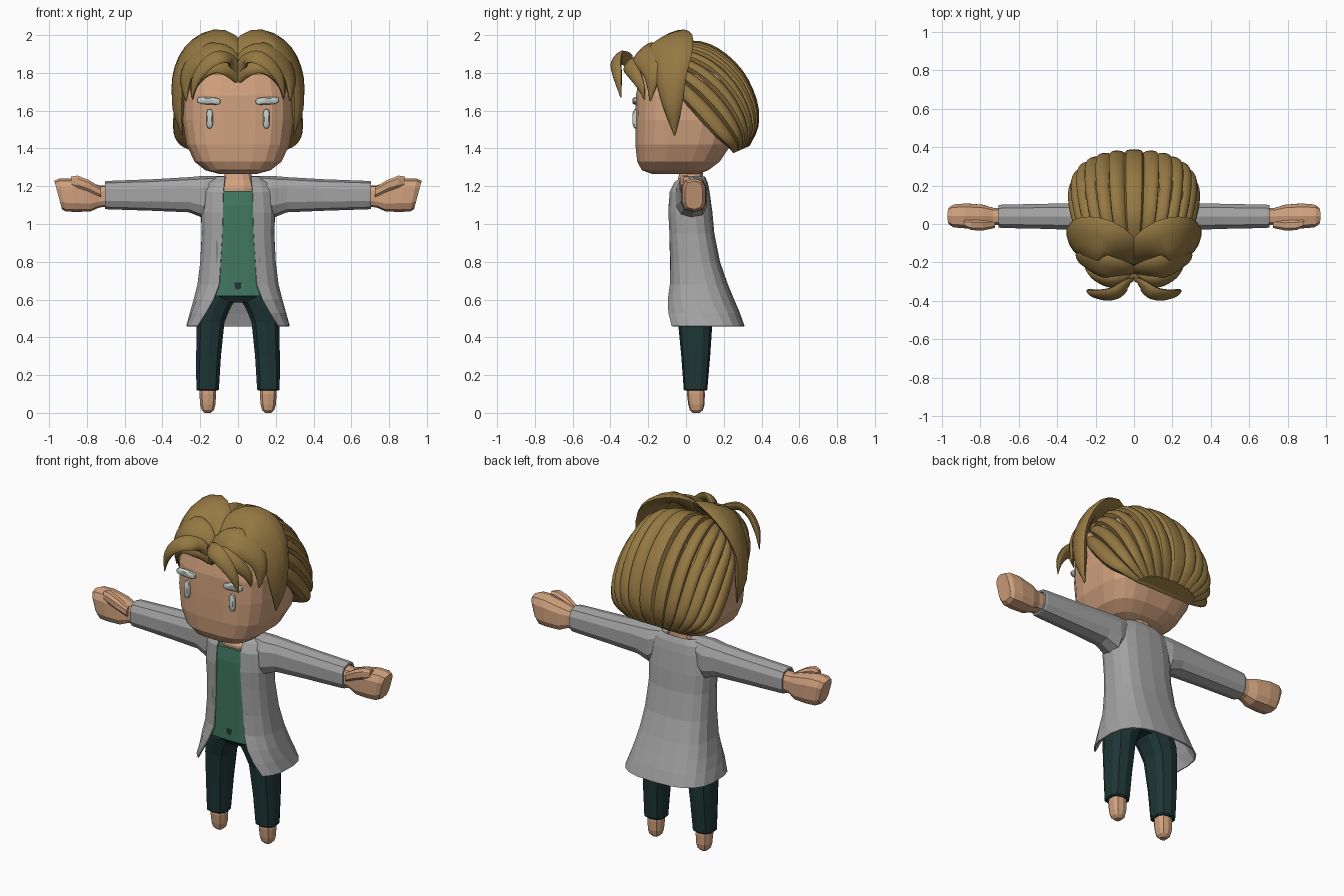
import bpy, bmesh, math
from mathutils import Vector

if "Cube" in bpy.data.objects:
    bpy.data.objects.remove(bpy.data.objects["Cube"])


def material(name, rgb):
    m = bpy.data.materials.new(name)
    m.diffuse_color = (*rgb, 1)
    m.use_nodes = True
    m.node_tree.nodes["Principled BSDF"].inputs["Base Color"].default_value = m.diffuse_color
    return m


HAIR = material("golden brown hair", (0.30, 0.19, 0.055))
SKIN = material("warm skin", (0.64, 0.36, 0.21))
GREY = material("grey coat", (0.37, 0.37, 0.37))
GREEN = material("green shirt", (0.055, 0.19, 0.125))
DARK = material("dark trousers", (0.013, 0.036, 0.036))
PALE = material("pale eyes", (0.55, 0.62, 0.58))


def spow(v, p):
    return math.copysign(abs(v) ** p, v)


def finish(name, verts, faces, mat, mirror=False, smooth=None):
    me = bpy.data.meshes.new(name)
    me.from_pydata([tuple(v) for v in verts], [], faces)
    bm = bmesh.new()
    bm.from_mesh(me)
    bmesh.ops.recalc_face_normals(bm, faces=bm.faces)
    bm.to_mesh(me)
    bm.free()
    ob = bpy.data.objects.new(name, me)
    bpy.context.collection.objects.link(ob)
    me.materials.append(mat)
    if smooth:
        bpy.ops.object.select_all(action='DESELECT')
        ob.select_set(True)
        bpy.context.view_layer.objects.active = ob
        bpy.ops.object.shade_smooth_by_angle(angle=math.radians(smooth))
    if mirror:
        ob.modifiers.new("mirror", 'MIRROR').use_mirror_merge = False
    return ob


def loft(name, rings, mat, closed=True, caps=True, **kw):
    n = len(rings[0])
    faces = [(i * n + j, i * n + (j + 1) % n, (i + 1) * n + (j + 1) % n, (i + 1) * n + j)
             for i in range(len(rings) - 1) for j in range(n if closed else n - 1)]
    if caps:
        faces += [tuple(range(n)), tuple(range((len(rings) - 1) * n, len(rings) * n))]
    return finish(name, [v for r in rings for v in r], faces, mat, **kw)


def oval(n, p):
    """Unit rounded-square outline."""
    return [(spow(math.cos(a), p), spow(math.sin(a), p))
            for a in (2 * math.pi * (i + .5) / n for i in range(n))]


def upright(rows, n=12, p=.7):
    """Rows of z, centre x, half x, front y, back y."""
    return [[(cx + hx * u, (yf + yb) / 2 + (yb - yf) / 2 * v, z) for u, v in oval(n, p)]
            for z, cx, hx, yf, yb in rows]


def sideways(rows, n=8, p=.75, slant=0.0):
    """Rows of x, half y, low z, high z, centre y."""
    return [[(x + slant * v * max(0, (x - .75) / .2), cy + ry * u, (a + b) / 2 + (b - a) / 2 * v)
             for u, v in oval(n, p)] for x, ry, a, b, cy in rows]


def curve(pts, steps):
    """Smooth interpolation through tuples of any size."""
    q = [pts[0]] + list(pts) + [pts[-1]]
    out = []
    for k in range(steps + 1):
        s = k / steps * (len(pts) - 1)
        i = min(int(s), len(pts) - 2)
        t = s - i
        out.append([.5 * (2 * b + (c - a) * t + (2 * a - 5 * b + 4 * c - d) * t * t
                          + (3 * b - a - 3 * c + d) * t ** 3)
                    for a, b, c, d in zip(*q[i:i + 4])])
    return out


def strand(name, pts, thick=.025):
    """Tapered lock of hair; points are x, y, z, half width."""
    path = curve(pts, 18)
    rings = []
    for i, (x, y, z, w) in enumerate(path):
        c = Vector((x, y, z))
        tan = (Vector(path[min(i + 1, 18)][:3]) - Vector(path[max(i - 1, 0)][:3])).normalized()
        side = tan.cross(c - Vector((0, .03, 1.6))).normalized()
        out = side.cross(tan).normalized()
        w = max(w, .003)
        h = min(thick, w * .6)
        rings.append([c + side * w * math.cos(a) + out * h * spow(math.sin(a), .9)
                      for a in (math.pi * k / 5 for k in range(10))])
    return loft(name, rings, HAIR, mirror=True, smooth=50)


# Head: rounded block with a flat face; scalp takes the hair colour
head = loft("head", upright([
    (1.265, 0, .10, -.18, .07), (1.285, 0, .175, -.235, .12), (1.33, 0, .232, -.26, .18),
    (1.42, 0, .275, -.27, .24), (1.55, 0, .295, -.27, .28), (1.68, 0, .295, -.268, .29),
    (1.79, 0, .27, -.245, .26), (1.87, 0, .2, -.17, .2), (1.90, 0, .1, -.08, .12)],
    20, .62), SKIN)
head.data.materials.append(HAIR)
for f in head.data.polygons:
    if f.center.z > 1.8:
        f.material_index = 1

# Closed eyelids and drops
for nm, cx, cz, hw, hh, tilt in (("eyelid", .155, 1.652, .064, .02, .06),
                                 ("tear", .15, 1.557, .018, .052, 0)):
    rings = []
    for k, s in ((0, 1), (.65, .95), (1, .6)):
        rings.append([(cx + hw * s * u, -.262 - .02 * k, cz + hh * s * v + tilt * hw * u)
                      for u, v in oval(14, .65)])
    loft(nm, rings, PALE, mirror=True, smooth=40)

# Back hair: scalloped locks sweeping from the crown to the nape
prof = curve([  # lower y, lower z, upper y, upper z, half width
    (-.13, 1.78, -.13, 1.90, .18), (-.06, 1.70, .02, 1.95, .27), (.03, 1.60, .16, 1.905, .305),
    (.11, 1.51, .285, 1.79, .318), (.18, 1.44, .36, 1.64, .31), (.23, 1.40, .372, 1.51, .27),
    (.25, 1.375, .33, 1.41, .19)], 18)
LOBES, SUB = 13, 7
rings = []
for ly, lz, uy, uz, w in prof:
    ring = []
    for j in range(LOBES * SUB + 1):
        th = math.pi * j / (LOBES * SUB)
        s = (j % SUB) / SUB
        if th > math.pi / 2:
            s = 1 - s if s else 0
        g = 1 + .085 * math.sin(math.pi * s ** .75) ** .7 if s else .985
        k = math.sin(th) ** .9 if 0 < th < math.pi else 0
        ring.append((w * g * spow(math.cos(th), .85),
                     ly + (uy - ly) * k * g, lz + (uz - lz) * k * g))
    rings.append(ring)
loft("back_hair", rings, HAIR, smooth=32)

# Front hair: parted locks, mirrored left and right
strand("curtain_lock", [(.0, -.20, 1.80, .04), (.06, -.14, 1.925, .10), (.15, -.09, 1.975, .12),
                        (.25, -.075, 1.91, .115), (.31, -.08, 1.77, .085),
                        (.315, -.07, 1.61, .05), (.295, -.06, 1.47, .003)], .03)
strand("temple_lock", [(.0, -.24, 1.77, .03), (.06, -.24, 1.875, .07), (.15, -.22, 1.905, .08),
                       (.235, -.19, 1.85, .07), (.275, -.18, 1.76, .04), (.275, -.19, 1.65, .003)])
strand("inner_bang", [(.0, -.26, 1.76, .02), (.05, -.285, 1.82, .045), (.12, -.295, 1.84, .05),
                      (.19, -.275, 1.80, .04), (.235, -.24, 1.73, .025), (.24, -.22, 1.66, .003)])
strand("outer_bang", [(.0, -.25, 1.76, .02), (.03, -.30, 1.86, .035), (.09, -.355, 1.885, .045),
                      (.16, -.37, 1.85, .042), (.22, -.36, 1.77, .028), (.245, -.345, 1.67, .003)], .018)

# Neck and upper chest
loft("neck", upright([(1.12, 0, .10, -.07, .10), (1.19, 0, .10, -.072, .105),
                      (1.235, 0, .08, -.045, .092), (1.30, 0, .065, -.03, .09)], 12, .8), SKIN)

# Shirt, with a dipped front neckline
shirt = loft("shirt", upright([(.62, 0, .16, -.082, .10), (.9, 0, .16, -.088, .10),
                               (1.1, 0, .155, -.093, .10), (1.175, 0, .15, -.085, .09)], 16, .6), GREEN)

# Coat body: open-fronted flaring shell. Rows: z, half x, front y, back y, opening
coat = []
for z, hx, yf, yb, o in ((.46, .275, -.125, .31, .215), (.53, .255, -.12, .285, .17),
                         (.60, .236, -.11, .255, .13), (.68, .217, -.092, .222, .10),
                         (.80, .202, -.088, .18, .092), (.95, .194, -.092, .15, .083),
                         (1.06, .198, -.097, .14, .08), (1.17, .19, -.09, .125, .078),
                         (1.22, .17, -.065, .115, .072), (1.252, .12, -.025, .10, .068)):
    p = .72
    a0 = math.asin((o / hx) ** (1 / p))
    half = []
    for k in range(9):
        a = a0 + (math.pi - a0) * k / 8
        half.append((hx * max(math.sin(a), 0) ** p,
                     (yf + yb) / 2 - (yb - yf) / 2 * spow(math.cos(a), p), z))
    coat.append(half + [(-x, y, z) for x, y, z in half[-2::-1]])
body = loft("coat_body", coat, GREY, closed=False, caps=False)
sol = body.modifiers.new("cloth", 'SOLIDIFY')
sol.thickness, sol.offset = .008, -1

# Sleeves with a turned-in cuff
loft("sleeve", sideways([(.075, .055, 1.14, 1.255, .035), (.18, .085, 1.03, 1.255, .03),
                         (.26, .074, 1.062, 1.248, .038), (.45, .068, 1.07, 1.237, .04),
                         (.69, .063, 1.078, 1.228, .04), (.705, .06, 1.08, 1.226, .04),
                         (.705, .05, 1.09, 1.215, .04), (.68, .05, 1.09, 1.215, .04)], 10),
     GREY, mirror=True)

# Fists and thumbs
loft("hand", sideways([(.67, .045, 1.095, 1.205, .04), (.735, .046, 1.087, 1.205, .04),
                       (.785, .06, 1.066, 1.222, .042), (.87, .067, 1.064, 1.24, .042),
                       (.93, .062, 1.066, 1.24, .042), (.952, .048, 1.078, 1.228, .042)],
                      10, .65, .02), SKIN, mirror=True)
loft("thumb", sideways([(.725, .022, 1.14, 1.195, .0), (.79, .028, 1.17, 1.235, -.008),
                        (.85, .028, 1.19, 1.258, -.005), (.885, .018, 1.20, 1.252, .003)],
                       8, .7), SKIN, mirror=True)

# Trousers: hips and two legs with turned-in cuffs
loft("hips", upright([(.585, 0, .10, -.05, .11), (.62, 0, .17, -.075, .135),
                      (.66, 0, .185, -.083, .14), (.69, 0, .15, -.084, .12)], 14, .7), DARK)
loft("trouser_leg", upright([
    (.66, .10, .095, -.065, .135), (.595, .108, .094, -.062, .14), (.55, .128, .088, -.055, .143),
    (.48, .145, .076, -.042, .14), (.3, .156, .068, -.025, .128), (.125, .161, .062, -.012, .113),
    (.118, .161, .056, -.006, .107), (.118, .161, .048, .002, .1), (.14, .161, .048, .002, .1)],
    10, .72), DARK, mirror=True)

# Feet
loft("foot", upright([(.15, .16, .044, .008, .096), (.10, .16, .046, .005, .1),
                      (.045, .16, .042, .012, .098), (.015, .16, .034, .02, .09),
                      (0, .16, .018, .036, .074)], 10, .75), SKIN, mirror=True)
